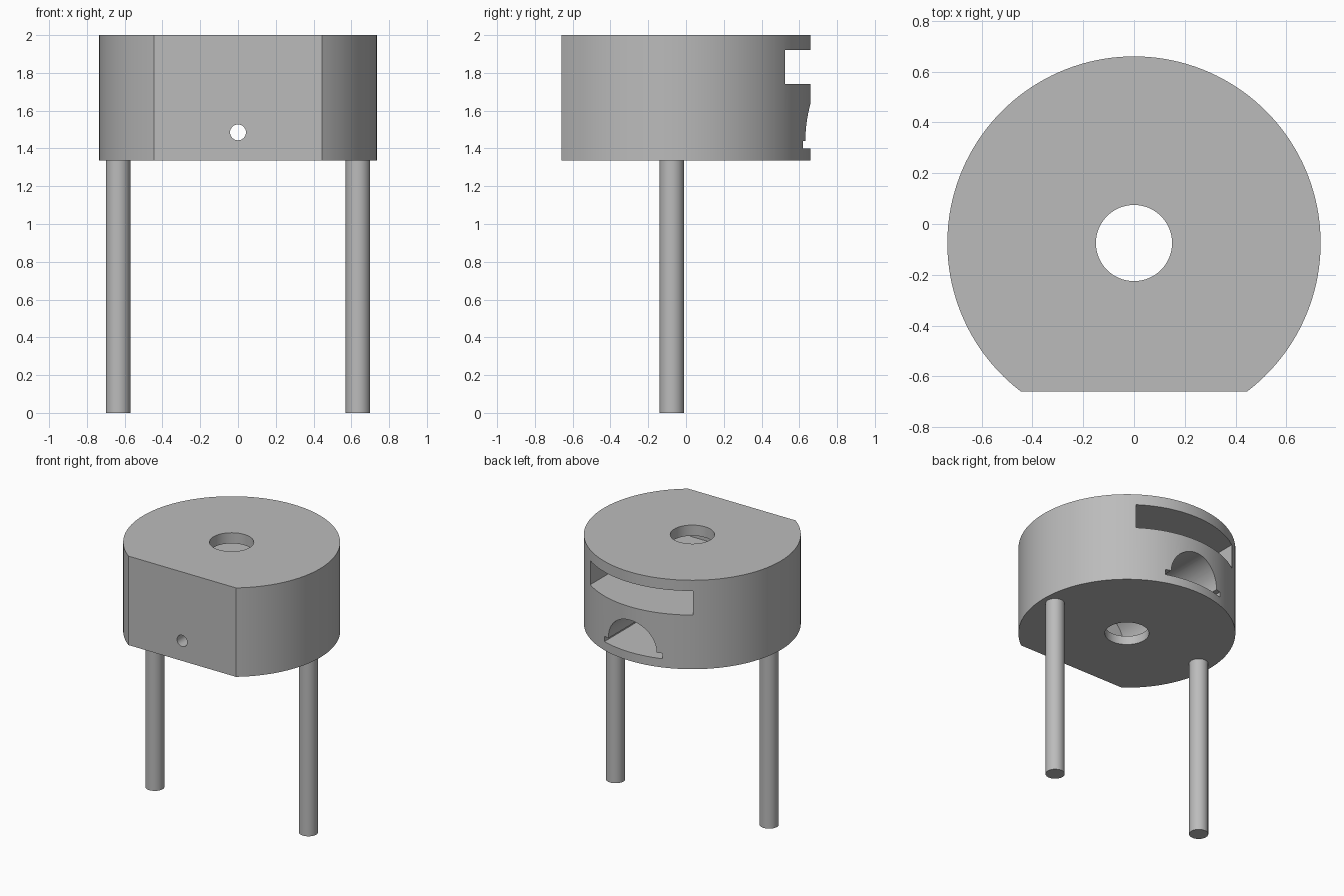
import bpy, bmesh, math
from mathutils import Matrix

if "Cube" in bpy.data.objects:
    bpy.data.objects.remove(bpy.data.objects["Cube"])

CY = -0.075            # y of the main axis
BOTTOM, TOP = 1.335, 2.0

grey = bpy.data.materials.new("plain grey")
grey.diffuse_color = (0.5, 0.5, 0.5, 1)
grey.use_nodes = True
grey.node_tree.nodes["Principled BSDF"].inputs["Base Color"].default_value = grey.diffuse_color


def prism(name, outline, depth, matrix):
    """Extrude a 2D outline along local z and place it with a matrix."""
    bm = bmesh.new()
    face = bm.faces.new([bm.verts.new((x, y, 0)) for x, y in outline])
    out = bmesh.ops.extrude_face_region(bm, geom=[face])
    verts = [v for v in out["geom"] if isinstance(v, bmesh.types.BMVert)]
    bmesh.ops.translate(bm, verts=verts, vec=(0, 0, depth))
    bmesh.ops.transform(bm, matrix=matrix, verts=bm.verts)
    bmesh.ops.recalc_face_normals(bm, faces=bm.faces)
    mesh = bpy.data.meshes.new(name)
    bm.to_mesh(mesh)
    bm.free()
    mesh.materials.append(grey)
    ob = bpy.data.objects.new(name, mesh)
    bpy.context.collection.objects.link(ob)
    return ob


def arc(radius, start, end, n, cx=0, cy=0):
    return [(cx + radius * math.cos(start + (end - start) * i / n),
             cy + radius * math.sin(start + (end - start) * i / n)) for i in range(n + 1)]


def circle(radius, n, cx=0, cy=0):
    return arc(radius, 0, 2 * math.pi, n, cx, cy)[:-1]


def upright(x, y, z):
    return Matrix.Translation((x, y, z))


def from_front(y):
    """Outline in x and z, extruded towards the front from the given y."""
    return Matrix.Translation((0, y, 0)) @ Matrix.Rotation(math.pi / 2, 4, "X")


# Round body with a flat front
a = math.asin(-0.585 / 0.735)
body = prism("body", arc(0.735, a, math.pi - a, 120), TOP - BOTTOM, upright(0, CY, BOTTOM))

# Cutters: centre bore, wide rear slot, arched rear pocket, small front hole
w = 0.424
slot = [(-w, 1.74), (w, 1.74), (w, 1.92), (-w, 1.92)]
arch = ([(-0.24, 1.44), (-0.24, 1.40), (0.24, 1.40), (0.24, 1.44)]
        + arc(0.2, 0, math.pi, 40, 0, 1.44))
cutters = [
    prism("bore_cutter", circle(0.15, 64), 1.0, upright(0, CY, 1.2)),
    prism("slot_cutter", slot, 1.3, from_front(0.8)),
    prism("arch_cutter", arch, 1.15, from_front(0.8)),
    prism("front_hole_cutter", circle(0.042, 32, 0, 1.485), 0.7, from_front(-0.1)),
]
for c in cutters:
    mod = body.modifiers.new(c.name, "BOOLEAN")
    mod.operation = "DIFFERENCE"
    mod.solver = "EXACT"
    mod.object = c

# Bake the cuts, then remove the cutters
mesh = bpy.data.meshes.new_from_object(body.evaluated_get(bpy.context.evaluated_depsgraph_get()))
body.modifiers.clear()
body.data = mesh
for c in cutters:
    bpy.data.objects.remove(c)

# Two legs
parts = [body]
for side, x in (("left", -0.635), ("right", 0.635)):
    parts.append(prism(side + "_leg", circle(0.065, 48), BOTTOM, upright(x, CY, 0)))

# Smooth walls with crisp edges
for ob in parts:
    ob.select_set(True)
bpy.context.view_layer.objects.active = body
bpy.ops.object.shade_smooth_by_angle(angle=math.radians(30))
